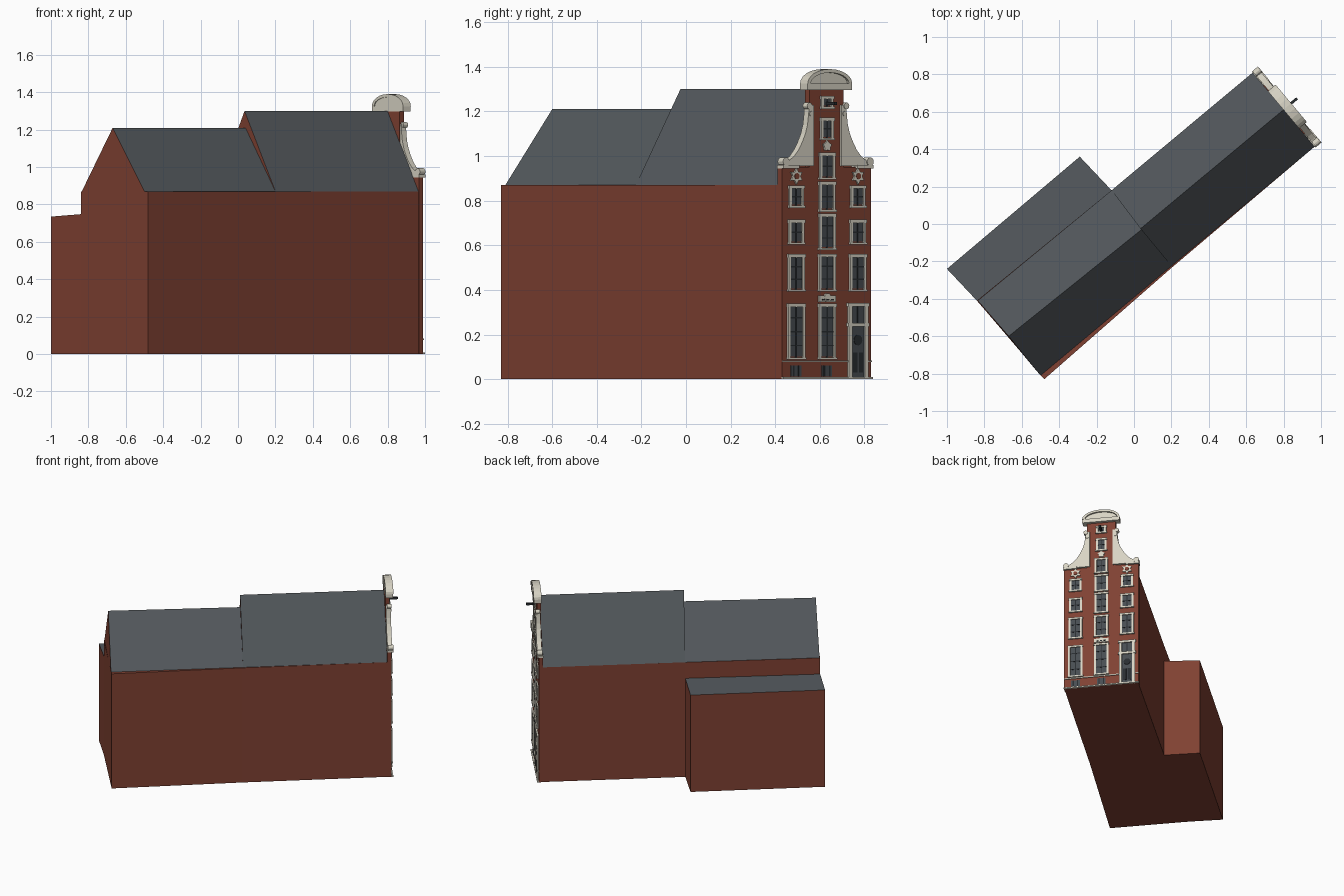
import bpy, bmesh, math
from mathutils import Matrix, Vector

if "Cube" in bpy.data.objects:
    bpy.data.objects.remove(bpy.data.objects["Cube"])


def material(name, rgb):
    m = bpy.data.materials.new(name)
    m.diffuse_color = (*rgb, 1)
    m.use_nodes = True
    m.node_tree.nodes["Principled BSDF"].inputs["Base Color"].default_value = m.diffuse_color
    return m


BRICK = material("brick red", (0.215, 0.053, 0.032))
SLATE = material("slate grey", (0.088, 0.100, 0.110))
STONE = material("pale stone", (0.68, 0.65, 0.55))
GLASS = material("window grey", (0.065, 0.075, 0.085))
DARK = material("dark paint", (0.022, 0.026, 0.030))

# Facade frame: local x runs along the front, local -y points to the street
FACADE = Matrix(((-0.642, -0.767, 0, 0.822), (0.767, -0.642, 0, 0.63),
                 (0, 0, 1, 0), (0, 0, 0, 1)))


def finish(bm, name, mats, frame=None):
    bmesh.ops.recalc_face_normals(bm, faces=bm.faces)
    mesh = bpy.data.meshes.new(name)
    bm.to_mesh(mesh)
    bm.free()
    for m in mats:
        mesh.materials.append(m)
    ob = bpy.data.objects.new(name, mesh)
    bpy.context.collection.objects.link(ob)
    if frame:
        ob.matrix_world = frame
    return ob


def loft(bm, a, b):
    """Closed solid between two matching loops."""
    va = [bm.verts.new(p) for p in a]
    vb = [bm.verts.new(p) for p in b]
    bm.faces.new(va)
    bm.faces.new(vb[::-1])
    for i in range(len(a)):
        j = (i + 1) % len(a)
        bm.faces.new((va[i], vb[i], vb[j], va[j]))


def slab(bm, prof, out, back=-0.002):
    """Extrude a (u, z) outline from depth back to depth out."""
    loft(bm, [(u, -out, z) for u, z in prof], [(u, -back, z) for u, z in prof])


def box(bm, u0, u1, z0, z1, out, back=-0.002):
    slab(bm, [(u0, z0), (u1, z0), (u1, z1), (u0, z1)], out, back)


def disc(u, z, r, n=12, r2=None):
    """Round outline, or a star when r2 is given."""
    return [(u + (r2 if r2 and i % 2 else r) * math.sin(i * math.tau / n),
             z + (r2 if r2 and i % 2 else r) * math.cos(i * math.tau / n)) for i in range(n)]


def roof_colours(ob):
    for f in ob.data.polygons:
        f.material_index = 1 if f.normal.z > 0.3 else 0


def on_facade(u, d):
    p = FACADE @ Vector((u, -d, 0))
    return (p.x, p.y)


# House walls
A, B, E, F = (-0.48, -0.83), (0.2, -0.235), (-0.12, 0.18), (-0.84, -0.41)
C, D = on_facade(-0.258, -0.004), on_facade(0.258, -0.004)
bm = bmesh.new()
loft(bm, [(*p, 0) for p in (A, B, C, D, E, F)], [(*p, 0.87) for p in (A, B, C, D, E, F)])
finish(bm, "house_walls", [BRICK])

# Side annex with a nearly flat slate roof
G, H = (-0.29, 0.36), (-1.0, -0.24)
bm = bmesh.new()
loft(bm, [(*p, 0) for p in (F, E, G, H)],
     [(*p, z) for p, z in zip((F, E, G, H), (0.748, 0.748, 0.735, 0.735))])
roof_colours(finish(bm, "annex", [BRICK, SLATE]))


# Pitched roofs with brick gable ends
def pitched_roof(name, near, far, z):
    bm = bmesh.new()
    loft(bm, *[[(*e[0], 0.87), (*e[1], z), (*e[2], 0.87)] for e in (near, far)])
    roof_colours(finish(bm, name, [BRICK, SLATE]))


pitched_roof("rear_roof", ((-0.5, -0.81), (-0.67, -0.6), (-0.835, -0.41)),
             ((0.2, -0.225), (0.04, -0.03), (-0.12, 0.18)), 1.21)
pitched_roof("front_roof", ((0.2, -0.225), (0.035, -0.025), (-0.12, 0.18)),
             (on_facade(-0.258, -0.028), on_facade(0, -0.028), on_facade(0.258, -0.028)), 1.30)

# Brick neck gable front
bm = bmesh.new()
half = [(0.261, 0), (0.261, 0.95), (0.1, 0.95), (0.1, 1.3)]
slab(bm, half + [(-u, z) for u, z in half[::-1]], 0, -0.03)
finish(bm, "front_wall", [BRICK], FACADE)

# Swept stone wings, shoulder copings and scrolls
bm = bmesh.new()
sweep = [(0.08, 0.955), (0.255, 0.955), (0.25, 0.972), (0.222, 0.982), (0.195, 1.0),
         (0.17, 1.028), (0.15, 1.06), (0.13, 1.1), (0.118, 1.14), (0.111, 1.19),
         (0.108, 1.23), (0.08, 1.23)]
for s in (-1, 1):
    slab(bm, [(s * u, z) for u, z in sweep], 0.008, -0.025)
    box(bm, *sorted((s * 0.17, s * 0.264)), 0.945, 0.96, 0.014, -0.03)
    slab(bm, disc(s * 0.246, 0.975, 0.019), 0.013, -0.025)
    slab(bm, disc(s * 0.108, 1.225, 0.015), 0.012, -0.02)
    slab(bm, disc(s * 0.098, 1.19, 0.011), 0.012, -0.02)
finish(bm, "gable_wings", [STONE], FACADE)

# Curved pediment with a projecting rim
bm = bmesh.new()
box(bm, -0.13, 0.13, 1.297, 1.325, 0.022, -0.03)


def arc(w, z0, z1, n=12):
    return [(w * math.cos(math.pi * i / n), z0 + (z1 - z0) * math.sin(math.pi * i / n))
            for i in range(n + 1)]


slab(bm, arc(0.115, 1.32, 1.375), 0.012, -0.025)
outer, inner = arc(0.13, 1.325, 1.39), arc(0.112, 1.325, 1.374)
for i in range(12):
    slab(bm, [outer[i], outer[i + 1], inner[i + 1], inner[i]], 0.024, -0.03)
finish(bm, "pediment", [STONE], FACADE)

# Windows: (centre, bottom, top, width, panes high)
windows = []
for u in (-0.18, 0.18):
    windows += [(u, 0.392, 0.56, 0.095, 3), (u, 0.603, 0.715, 0.09, 2), (u, 0.768, 0.868, 0.085, 2)]
windows += [(-0.18, 0.088, 0.338, 0.1, 4), (0, 0.088, 0.338, 0.1, 4), (0, 0.392, 0.562, 0.098, 3),
            (0, 0.578, 0.742, 0.096, 3), (0, 0.75, 0.885, 0.094, 2), (0, 0.895, 1.015, 0.09, 2),
            (0, 1.072, 1.172, 0.075, 2), (0, 1.212, 1.27, 0.07, 1)]
frames, panes, bars = bmesh.new(), bmesh.new(), bmesh.new()
for u, z0, z1, w, n in windows:
    h, t = w / 2, 0.014
    box(panes, u - h + t, u + h - t, z0 + t, z1 - t, 0.003)
    for s in (-1, 1):
        box(frames, *sorted((u + s * h, u + s * (h - t))), z0, z1, 0.008)
    box(frames, u - h - 0.004, u + h + 0.004, z0, z0 + 0.01, 0.011)
    box(frames, u - h - 0.003, u + h + 0.003, z1 - t, z1, 0.01)
    box(bars, u - 0.003, u + 0.003, z0 + 0.01, z1 - t, 0.005)
    for i in range(1, n):
        z = z0 + (z1 - z0) * i / n
        box(bars, u - h + t, u + h - t, z - 0.003, z + 0.003, 0.005)

# Basement lights
for u in (-0.18, 0):
    box(panes, u - 0.03, u + 0.03, 0.012, 0.062, 0.003)
    for k in (-0.015, 0.015):
        box(bars, u + k - 0.004, u + k + 0.004, 0.012, 0.062, 0.005)

# Door surround and the light above the door
for s in (-1, 1):
    box(frames, *sorted((0.18 + s * 0.056, 0.18 + s * 0.036)), 0, 0.335, 0.01)
box(frames, 0.118, 0.242, 0.325, 0.342, 0.012)
box(frames, 0.118, 0.242, 0.235, 0.252, 0.012)
box(panes, 0.144, 0.216, 0.252, 0.325, 0.003)
box(bars, 0.177, 0.183, 0.252, 0.325, 0.005)
finish(frames, "window_frames", [STONE], FACADE)
finish(panes, "window_panes", [GLASS], FACADE)
finish(bars, "window_bars", [DARK], FACADE)

# Front door with sunk panels
bm = bmesh.new()
box(bm, 0.144, 0.216, 0.008, 0.235, 0.004)
finish(bm, "door", [GLASS], FACADE)
bm = bmesh.new()
slab(bm, disc(0.18, 0.175, 0.024), 0.006)
for k in (-0.017, 0.017):
    box(bm, 0.18 + k - 0.012, 0.18 + k + 0.012, 0.03, 0.12, 0.006)
finish(bm, "door_panels", [DARK], FACADE)

# Stone base strip, string course, cartouche and star rosettes
bm = bmesh.new()
box(bm, -0.262, 0.262, 0, 0.009, 0.012)
box(bm, -0.261, 0.122, 0.076, 0.084, 0.006)
box(bm, 0.238, 0.261, 0.076, 0.084, 0.006)
box(bm, -0.05, 0.05, 0.345, 0.375, 0.008)
slab(bm, disc(0, 0.365, 0.02), 0.01)
slab(bm, disc(0, 1.045, 0.026, 10, 0.018), 0.008)
for u in (-0.18, 0.18):
    slab(bm, disc(u, 0.91, 0.038, 12, 0.022), 0.008)
finish(bm, "stone_ornaments", [STONE], FACADE)
bm = bmesh.new()
for u in (-0.18, 0.18):
    slab(bm, disc(u, 0.91, 0.014), 0.01)
finish(bm, "rosette_centres", [BRICK], FACADE)
bm = bmesh.new()
for k in (-0.025, 0.0, 0.025):
    box(bm, k - 0.008, k + 0.008, 0.353, 0.36, 0.0115)
finish(bm, "cartouche_recesses", [DARK], FACADE)

# Hoist beam
bm = bmesh.new()
box(bm, -0.007, 0.007, 1.228, 1.242, 0.065)
finish(bm, "hoist_beam", [DARK], FACADE)
